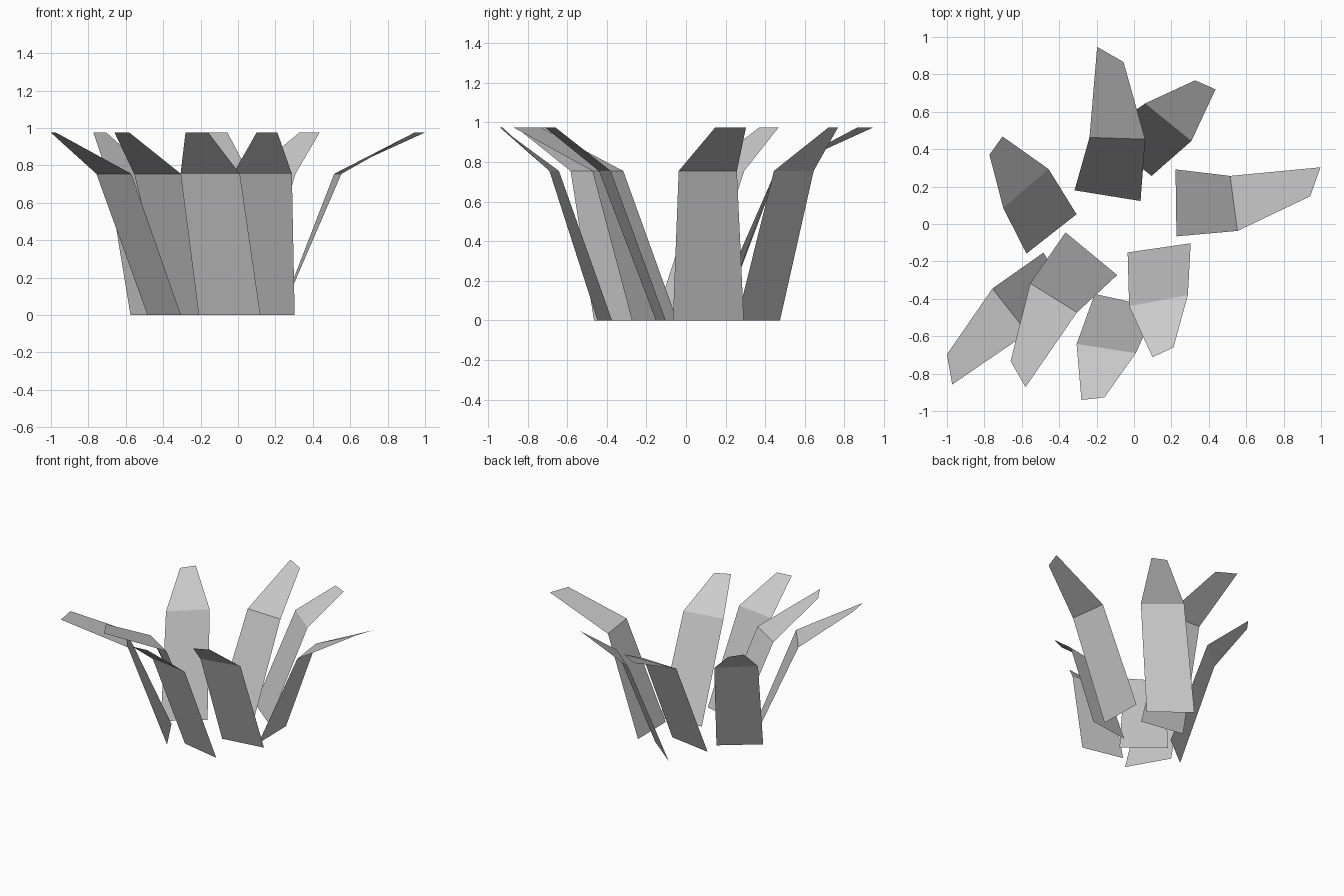
import bpy

MID_Z, TIP_Z = 0.755, 0.975

# Each leaf in plan: base edge, fold edge, tip edge (two x,y points each)
LEAVES = {
    "back_leaf": [(-.318, .18), (.035, .123), (-.238, .463), (.06, .453), (-.197, .947), (-.056, .866)],
    "back_right_leaf": [(-.18, .475), (.094, .257), (.06, .645), (.307, .444), (.327, .768), (.436, .72)],
    "right_leaf": [(.222, .292), (.227, -.066), (.514, .257), (.553, -.037), (.997, .303), (.942, .148)],
    "front_right_leaf": [(.303, -.103), (-.034, -.152), (.288, -.38), (-.026, -.44), (.211, -.66), (.099, -.712)],
    "front_leaf": [(.12, -.447), (-.21, -.374), (.01, -.69), (-.307, -.642), (-.158, -.927), (-.281, -.941)],
    "front_left_inner_leaf": [(-.09, -.273), (-.366, -.045), (-.305, -.473), (-.555, -.317), (-.58, -.872), (-.66, -.733)],
    "front_left_outer_leaf": [(-.305, -.465), (-.484, -.153), (-.57, -.583), (-.757, -.345), (-.972, -.858), (-1.0, -.697)],
    "left_leaf": [(-.575, -.158), (-.307, .052), (-.699, .085), (-.457, .294), (-.773, .37), (-.703, .468)],
}


def leaf(name, plan):
    """Thin folded strip: upright lower blade, flared narrowing tip."""
    heights = (0, 0, MID_Z, MID_Z, TIP_Z, TIP_Z)
    verts = [(x, y, z) for (x, y), z in zip(plan, heights)]
    mesh = bpy.data.meshes.new(name)
    mesh.from_pydata(verts, [], [(0, 1, 3, 2), (2, 3, 5, 4)])
    mesh.update()
    bpy.context.collection.objects.link(bpy.data.objects.new(name, mesh))


# Ring of leaves
for name, plan in LEAVES.items():
    leaf(name, plan)
